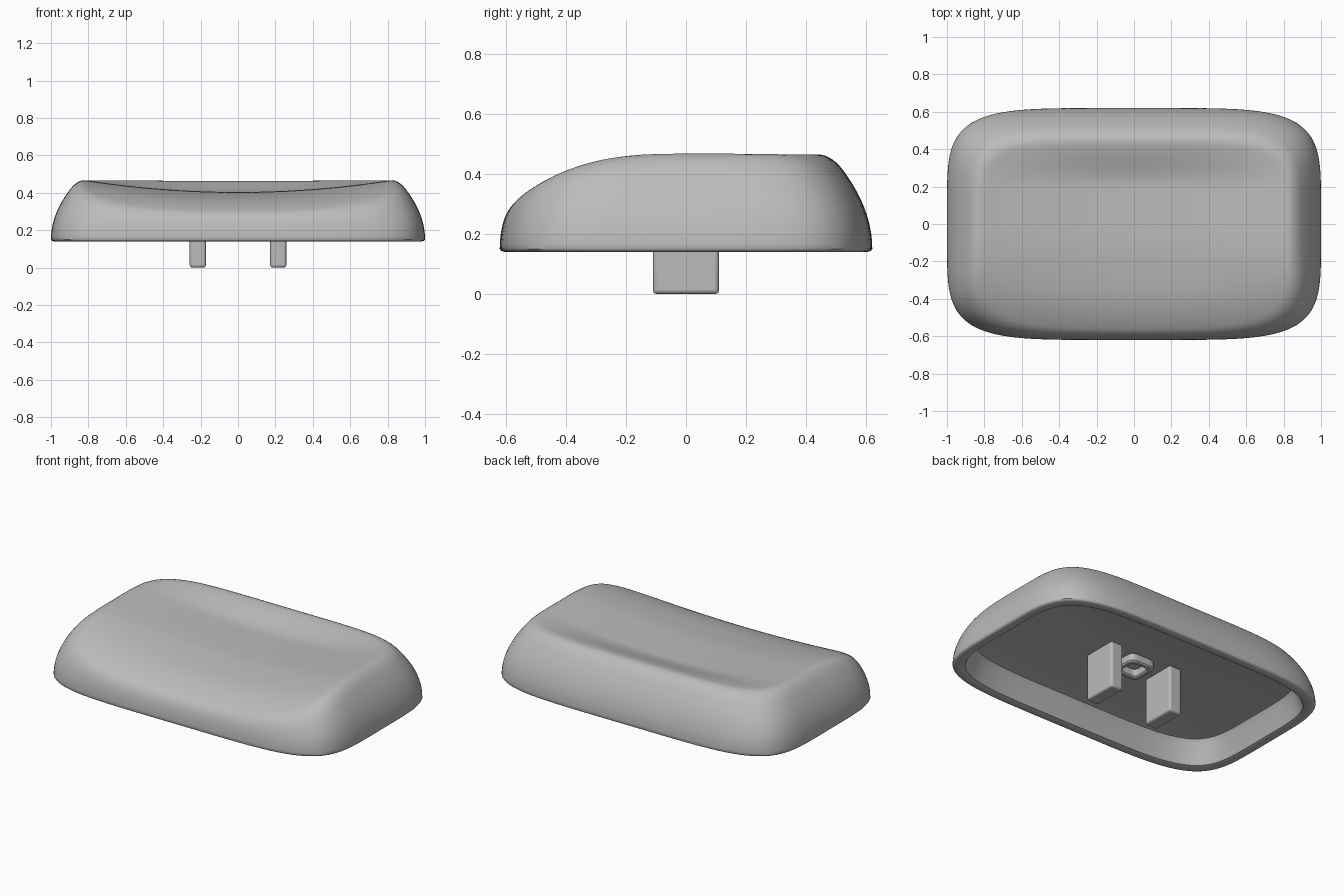
import bpy, bmesh, math

if "Cube" in bpy.data.objects:
    bpy.data.objects.remove(bpy.data.objects["Cube"])

SEGS = 160
HALF_X, HALF_Y = 1.0, 0.62
DISH = 0.067

plastic = bpy.data.materials.new("grey plastic")
plastic.use_nodes = True
plastic.diffuse_color = (0.5, 0.5, 0.5, 1)
plastic.node_tree.nodes["Principled BSDF"].inputs["Base Color"].default_value = (0.5, 0.5, 0.5, 1)


def finish(obj, angle=40):
    obj.data.materials.append(plastic)
    bpy.ops.object.select_all(action="DESELECT")
    obj.select_set(True)
    bpy.context.view_layer.objects.active = obj
    bpy.ops.object.shade_smooth_by_angle(angle=math.radians(angle))


def smoothstep(lo, hi, v):
    t = min(1, max(0, (v - lo) / (hi - lo)))
    return t * t * (3 - 2 * t)


def smooth_min(a, b, k):
    h = max(k - abs(a - b), 0) / k
    return min(a, b) - h * h * k / 4


def outline(a, b, n):
    """Evenly spread points on a superellipse."""
    for i in range(SEGS):
        c, s = math.cos(math.tau * i / SEGS), math.sin(math.tau * i / SEGS)
        r = (abs(c) ** n + abs(s) ** n) ** (-1 / n)
        yield a * c * r, b * s * r


def loft(name, rings, n, closed=False):
    """Skin rings (half x, half y, height function); cap the ends with fans, or close the loop."""
    bm = bmesh.new()
    loops = [[bm.verts.new((x, y, h(x, y))) for x, y in outline(a, b, n)]
             for a, b, h in rings]
    pairs = list(zip(loops, loops[1:]))
    if closed:
        pairs.append((loops[-1], loops[0]))
    for lo, hi in pairs:
        for i in range(SEGS):
            j = (i + 1) % SEGS
            bm.faces.new((lo[i], lo[j], hi[j], hi[i]))
    if not closed:
        for loop, (a, b, h) in ((loops[0], rings[0]), (loops[-1], rings[-1])):
            pole = bm.verts.new((0, 0, h(0, 0)))
            for i in range(SEGS):
                bm.faces.new((loop[i], loop[(i + 1) % SEGS], pole))
    bmesh.ops.recalc_face_normals(bm, faces=bm.faces)
    mesh = bpy.data.meshes.new(name)
    bm.to_mesh(mesh)
    bm.free()
    obj = bpy.data.objects.new(name, mesh)
    bpy.context.collection.objects.link(obj)
    finish(obj)


def level(z):
    return lambda x, y: z


def top_height(x, y):
    """Dished top: raised sides and back ridge, rolling down at the front."""
    roll = 0.6 * max(0, -y) ** 2.6
    across = max(0, 1 - (x / 0.84) ** 2)
    along = (1 - 0.92 * smoothstep(0.2, 0.47, y)) * (1 - 0.5 * smoothstep(0.2, 0.6, -y))
    return 0.471 - roll - DISH * across * along


def skin(d):
    wall = 0.15 + 0.84 * math.sqrt(d)
    return lambda x, y: smooth_min(wall, top_height(x, y), 0.05)


# Hollow cap: ceiling, inner wall, rounded rim, outer wall, dished top
rings = []
for d, z in ((0.125, 0.29), (0.105, 0.285), (0.092, 0.265), (0.065, 0.16), (0.058, 0.145),
             (0.045, 0.14), (0.016, 0.14), (0.004, 0.144)):
    rings.append((HALF_X - d, HALF_Y - d, level(z)))
STEPS, INSET = 26, 0.24
for i in range(STEPS + 1):
    d = INSET * (i / STEPS) ** 2
    rings.append((HALF_X - d, HALF_Y - d, skin(d)))
for i in range(1, 20):
    s = 1 - i / 20
    rings.append(((HALF_X - INSET) * s, (HALF_Y - INSET) * s, top_height))
loft("key_cap", rings, 5)

# Small square collar hanging from the ceiling
collar = [(0.09, 0.295), (0.09, 0.248), (0.082, 0.24), (0.064, 0.24), (0.056, 0.248), (0.056, 0.295)]
loft("collar", [(r, r, level(z)) for r, z in collar], 5, closed=True)

# Pair of mounting prongs
for side, name in ((1, "left_prong"), (-1, "right_prong")):
    bpy.ops.mesh.primitive_cube_add(size=1, location=(side * 0.215, 0, 0.15))
    prong = bpy.context.object
    prong.name = name
    prong.scale = (0.086, 0.22, 0.3)
    bpy.ops.object.transform_apply(location=False, rotation=False, scale=True)
    bevel = prong.modifiers.new("soft edges", "BEVEL")
    bevel.width = 0.013
    bevel.segments = 3
    finish(prong)
